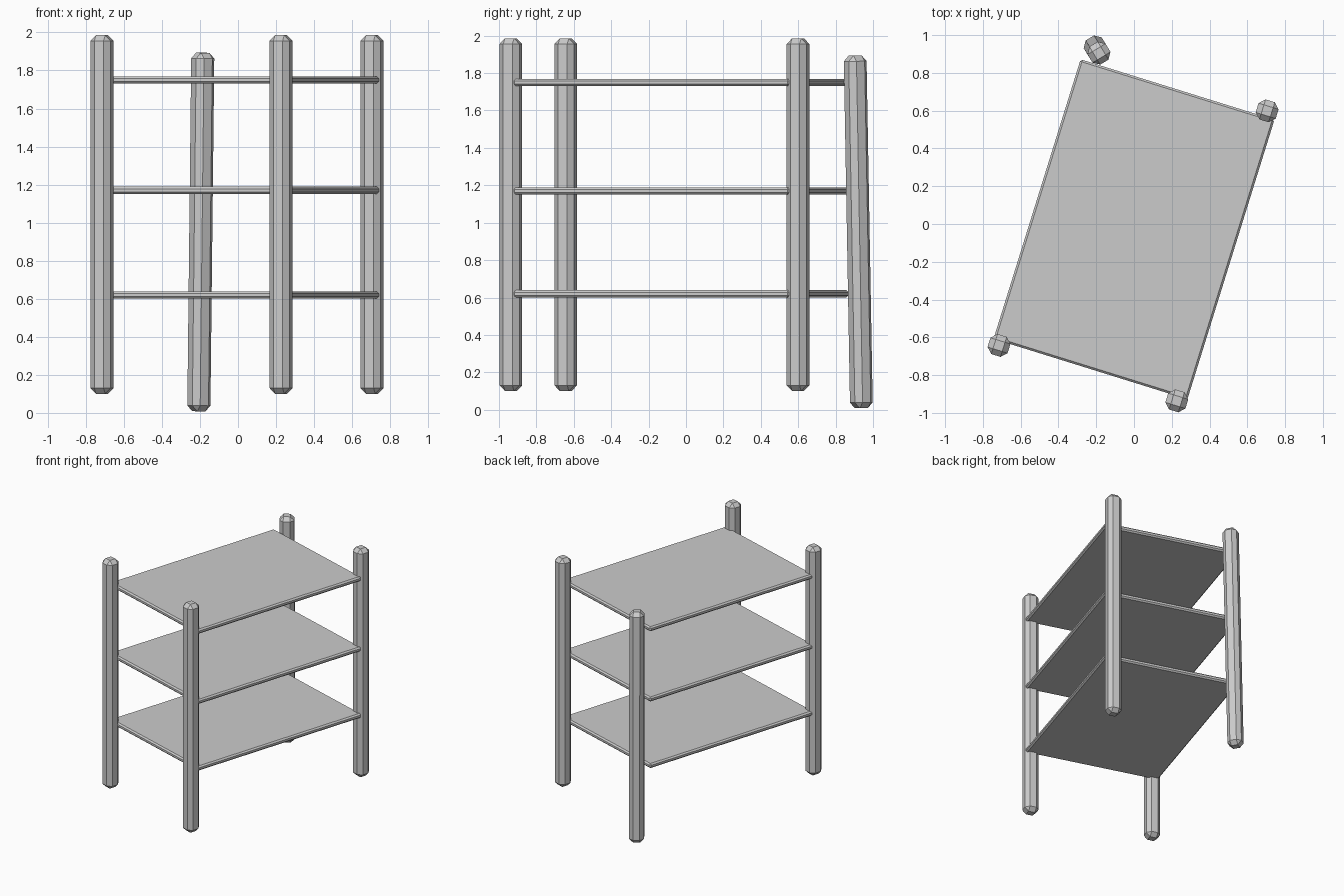
import bpy
from math import radians
from mathutils import Matrix, Vector

if "Cube" in bpy.data.objects:
    bpy.data.objects.remove(bpy.data.objects["Cube"])

YAW = radians(-17.3)


def chamfered_box(name, size, bevel, matrix):
    bpy.ops.mesh.primitive_cube_add(size=1)
    ob = bpy.context.object
    ob.name = name
    ob.data.transform(Matrix.Diagonal((*size, 1)))
    ob.matrix_world = matrix
    mod = ob.modifiers.new("chamfer", 'BEVEL')
    mod.width = bevel
    mod.segments = 1
    return ob


frame = Matrix.Translation((-0.005, -0.022, 0)) @ Matrix.Rotation(YAW, 4, 'Z')

# Three upright posts at the shelf corners
POST = (0.111, 0.111, 1.885)
for name, sx, sy in (("front_left_post", -1, -1), ("front_right_post", 1, -1),
                     ("back_right_post", 1, 1)):
    chamfered_box(name, POST, 0.03,
                  frame @ Matrix.Translation((sx * 0.493, sy * 0.804, 1.043)))

# Loose fourth post, leaning and dropped slightly
base, top = Vector((-0.206, 0.938, 0.0)), Vector((-0.185, 0.904, 1.9))
lean = Vector((0, 0, 1)).rotation_difference(top - base).to_matrix().to_4x4()
chamfered_box("leaning_post", POST, 0.03,
              Matrix.Translation((-0.1955, 0.921, 0.951)) @ lean
              @ Matrix.Rotation(radians(-59), 4, 'Z'))

# Three thin shelves
shelf_frame = Matrix.Translation((0.0, -0.028, 0)) @ Matrix.Rotation(YAW, 4, 'Z')
for i, z in enumerate((0.62, 1.17, 1.75)):
    chamfered_box(f"shelf_{i + 1}", (1.075, 1.55, 0.038), 0.011,
                  shelf_frame @ Matrix.Translation((0, 0, z)))
